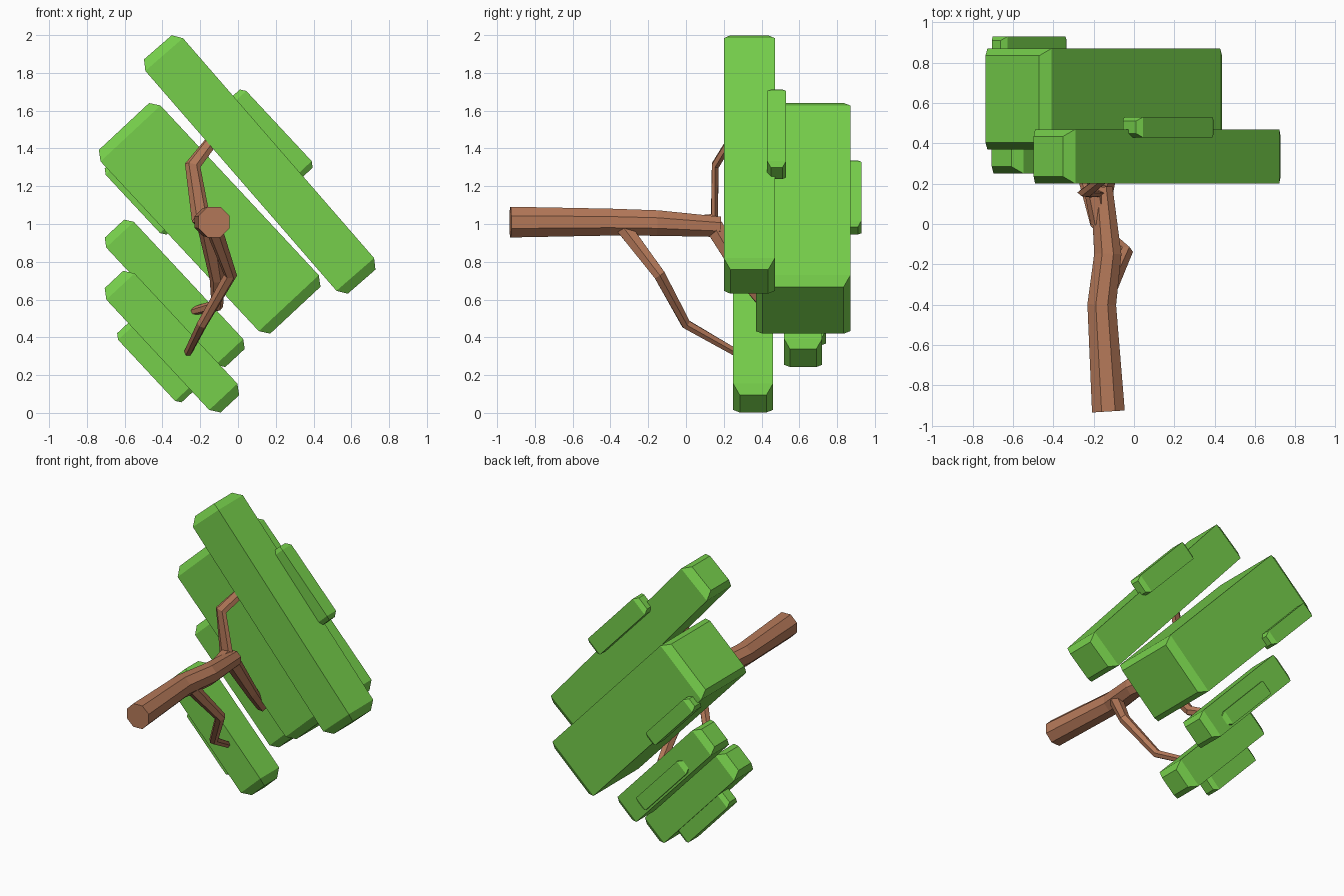
import bpy, math
from mathutils import Vector

if "Cube" in bpy.data.objects:
    bpy.data.objects.remove(bpy.data.objects["Cube"])


def material(name, color):
    m = bpy.data.materials.new(name)
    m.diffuse_color = (*color, 1)
    m.use_nodes = True
    m.node_tree.nodes["Principled BSDF"].inputs["Base Color"].default_value = m.diffuse_color
    return m


LEAF = material("leaf_green", (0.18, 0.62, 0.07))
BARK = material("bark_brown", (0.46, 0.19, 0.10))


def add_mesh(name, rings, mat):
    """Skin a stack of equal-sized rings and cap both ends."""
    n = len(rings[0])
    verts = [p for ring in rings for p in ring]
    faces = [(i * n + j, i * n + (j + 1) % n, (i + 1) * n + (j + 1) % n, (i + 1) * n + j)
             for i in range(len(rings) - 1) for j in range(n)]
    faces += [tuple(reversed(range(n))), tuple(range(len(verts) - n, len(verts)))]
    me = bpy.data.meshes.new(name)
    me.from_pydata(verts, [], faces)
    me.materials.append(mat)
    ob = bpy.data.objects.new(name, me)
    bpy.context.collection.objects.link(ob)
    return ob


def leaf_block(name, x, z, half_len, half_wid, y0, y1, angle=47, c=0.035):
    """Slanted slab whose two ends are chamfered."""
    a = math.radians(angle)
    u = Vector((math.cos(a), 0, -math.sin(a)))
    v = Vector((math.sin(a), 0, math.cos(a)))
    mid = Vector((x, (y0 + y1) / 2, z))
    hy = (y1 - y0) / 2
    k = half_len - 1.45 * c
    rings = []
    for s, inset in ((-half_len, c), (-k, 0), (k, 0), (half_len, c)):
        w, d = half_wid - inset, hy - inset
        rings.append([mid + u * s + v * (w * p) + Vector((0, d * q, 0))
                      for p, q in ((-1, -1), (-1, 1), (1, 1), (1, -1))])
    return add_mesh(name, rings, LEAF)


def limb(name, path, sides, flat=1.0):
    """Faceted tapering tube through (x, y, z, radius) points."""
    pts = [Vector(p[:3]) for p in path]
    rings = []
    for i, p in enumerate(path):
        t = Vector((0, 0, 0))
        if i > 0:
            t += (pts[i] - pts[i - 1]).normalized()
        if i < len(pts) - 1:
            t += (pts[i + 1] - pts[i]).normalized()
        t.normalize()
        side = t.cross(Vector((1, 0, 0))).normalized()
        other = t.cross(side)
        ring = []
        for j in range(sides):
            a = 2 * math.pi * (j + 0.5) / sides
            o = (side * math.cos(a) + other * math.sin(a)) * p[3]
            o.y *= flat
            ring.append(pts[i] + o)
        rings.append(ring)
    return add_mesh(name, rings, BARK)


# Foliage slabs
leaf_block("upper_foliage", 0.115, 1.315, 0.822, 0.132, 0.20, 0.47, 49)
leaf_block("main_foliage", -0.15, 1.03, 0.665, 0.217, 0.37, 0.87)
leaf_block("lower_foliage", -0.335, 0.633, 0.468, 0.10, 0.52, 0.72, c=0.03)
leaf_block("bottom_foliage", -0.35, 0.377, 0.45, 0.102, 0.25, 0.46)

# Small slabs attached to the large ones
leaf_block("upper_small_foliage", 0.17, 1.475, 0.283, 0.064, 0.43, 0.53, c=0.02)
leaf_block("main_small_foliage", -0.52, 1.14, 0.24, 0.05, 0.83, 0.93, c=0.02)
leaf_block("lower_small_foliage", -0.325, 0.57, 0.26, 0.05, 0.64, 0.74, c=0.02)
leaf_block("bottom_small_foliage", -0.44, 0.266, 0.25, 0.06, 0.34, 0.45, c=0.02)

# Trunk lying along y
limb("trunk", [(-0.127, -0.93, 1.01, 0.088), (-0.16, -0.40, 1.01, 0.077),
               (-0.13, -0.15, 1.005, 0.073), (-0.16, 0.18, 0.985, 0.058)], 8)

# Branches reaching into the foliage
limb("upper_branch", [(-0.17, 0.0, 1.0, 0.045), (-0.195, 0.15, 1.02, 0.05),
                      (-0.24, 0.155, 1.31, 0.042), (-0.13, 0.24, 1.45, 0.034)], 6, 0.5)
limb("rear_branch", [(-0.16, 0.15, 0.985, 0.055), (-0.11, 0.31, 0.71, 0.04),
                     (-0.11, 0.42, 0.57, 0.034), (-0.27, 0.57, 0.53, 0.02)], 6)
limb("front_branch", [(-0.13, -0.33, 0.98, 0.045), (-0.04, -0.14, 0.73, 0.035),
                      (-0.19, 0.0, 0.47, 0.028), (-0.27, 0.28, 0.31, 0.022)], 6)
